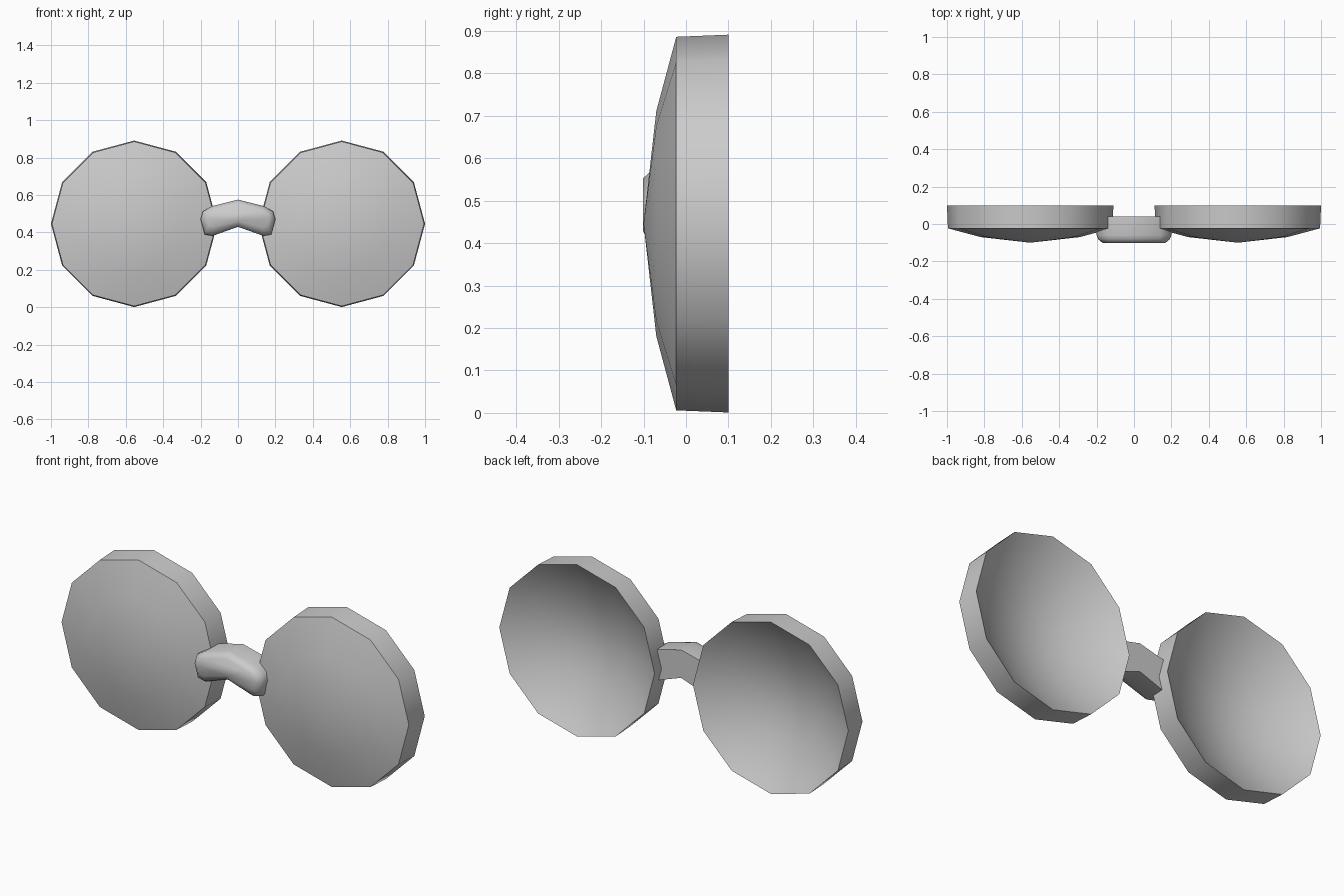
import bpy, bmesh, math

cube = bpy.data.objects.get("Cube")
if cube:
    bpy.data.objects.remove(cube, do_unlink=True)

grey = bpy.data.materials.new("plain grey")
grey.use_nodes = True
colour = (0.6, 0.6, 0.6, 1)
grey.diffuse_color = colour
grey.node_tree.nodes["Principled BSDF"].inputs["Base Color"].default_value = colour

CENTRE_X, CENTRE_Z = 0.555, 0.446


def loft(name, rings, tips=None):
    """Skin closed rings; end them in two tip points, or in flat caps."""
    bm = bmesh.new()
    loops = [[bm.verts.new(p) for p in ring] for ring in rings]
    n = len(loops[0])
    for a, b in zip(loops, loops[1:]):
        for i in range(n):
            j = (i + 1) % n
            bm.faces.new((a[i], a[j], b[j], b[i]))
    if tips:
        first, last = [bm.verts.new(p) for p in tips]
        for i in range(n):
            j = (i + 1) % n
            bm.faces.new((loops[0][j], loops[0][i], first))
            bm.faces.new((loops[-1][i], loops[-1][j], last))
    else:
        bm.faces.new(loops[0][::-1])
        bm.faces.new(loops[-1])
    bm.normal_update()
    # Front-most face must look towards the front
    if min(bm.faces, key=lambda f: f.calc_center_median().y).normal.y > 0:
        bmesh.ops.reverse_faces(bm, faces=bm.faces[:])
    mesh = bpy.data.meshes.new(name)
    bm.to_mesh(mesh)
    bm.free()
    mesh.materials.append(grey)
    obj = bpy.data.objects.new(name, mesh)
    bpy.context.collection.objects.link(obj)
    bpy.ops.object.select_all(action="DESELECT")
    obj.select_set(True)
    bpy.context.view_layer.objects.active = obj
    bpy.ops.object.shade_smooth_by_angle(angle=math.radians(65))


# Twelve-sided lenses: hollowed bowl behind, rim wall, shallow dome in front
def lens_ring(cx, radius, y):
    return [(cx + radius * math.cos(k * math.tau / 12), y,
             CENTRE_Z + radius * math.sin(k * math.tau / 12)) for k in range(12)]


RIM, BOWL_DEPTH = 0.445, 0.15
bowl = [(RIM * t, 0.1 - BOWL_DEPTH * (1 - t * t)) for t in (0.25, 0.5, 0.75, 0.9, 1)]
dome = [(0.44, -0.023), (0.265, -0.07)]

for side, sign in (("left", 1), ("right", -1)):
    cx = sign * CENTRE_X
    loft(side + "_lens", [lens_ring(cx, r, y) for r, y in bowl + dome],
         tips=((cx, 0.1 - BOWL_DEPTH, CENTRE_Z), (cx, -0.1, CENTRE_Z)))


# Arched nose bridge: half outlines from top centre to bottom centre
def mirrored(half, y):
    left = [(x, y, z) for x, z in half]
    right = [(-x, y, z) for x, z in half[-2:0:-1]]
    return left + right


body = [(0, 0.575), (0.14, 0.54), (0.188, 0.512), (0.2, 0.47),
        (0.178, 0.39), (0.14, 0.38), (0, 0.43)]
shoulder = [(0, 0.57), (0.138, 0.533), (0.181, 0.509), (0.191, 0.47),
            (0.172, 0.403), (0.137, 0.393), (0, 0.437)]
face = [(0, 0.553), (0.13, 0.517), (0.16, 0.5), (0.168, 0.475),
        (0.157, 0.436), (0.127, 0.428), (0, 0.462)]

loft("nose_bridge", [mirrored(body, 0.04), mirrored(body, -0.06),
                     mirrored(shoulder, -0.082), mirrored(face, -0.101)])
